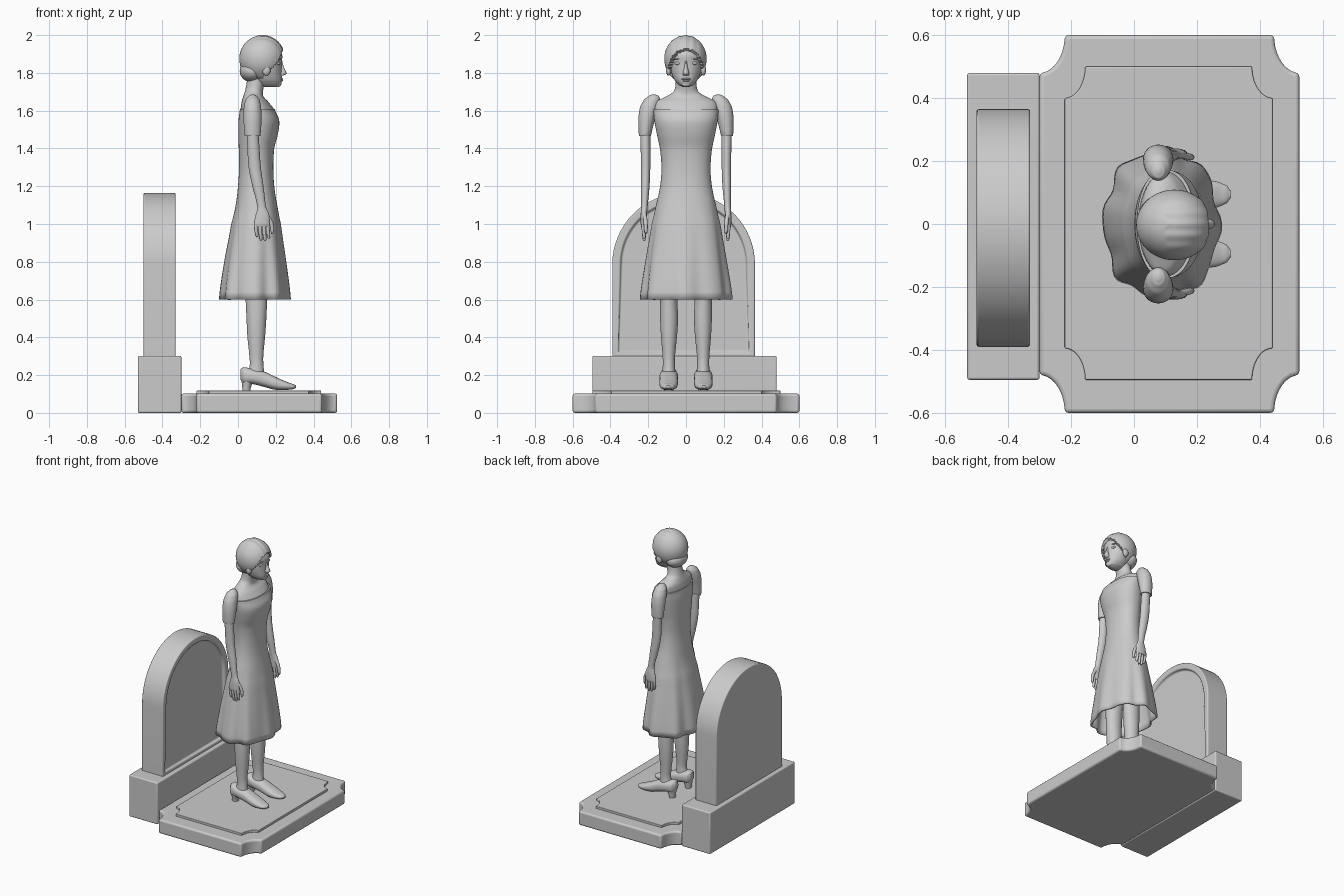
import bpy, bmesh
from math import sin, cos, pi, radians, copysign, sqrt

if "Cube" in bpy.data.objects:
    bpy.data.objects.remove(bpy.data.objects["Cube"])


def finish(name, bm, bevel=0, angle=40):
    bmesh.ops.recalc_face_normals(bm, faces=bm.faces[:])
    me = bpy.data.meshes.new(name)
    bm.to_mesh(me)
    bm.free()
    ob = bpy.data.objects.new(name, me)
    bpy.context.collection.objects.link(ob)
    bpy.ops.object.select_all(action='DESELECT')
    ob.select_set(True)
    bpy.context.view_layer.objects.active = ob
    if bevel:
        m = ob.modifiers.new("bevel", 'BEVEL')
        m.width, m.segments, m.limit_method = bevel, 3, 'ANGLE'
    bpy.ops.object.shade_smooth_by_angle(angle=radians(angle))
    return ob


def prism(bm, pts, place, a, b):
    """Extrude a 2D outline from level a to level b; returns the face at b."""
    lo = [bm.verts.new(place(u, v, a)) for u, v in pts]
    hi = [bm.verts.new(place(u, v, b)) for u, v in pts]
    n = len(pts)
    for i in range(n):
        bm.faces.new((lo[i], lo[(i + 1) % n], hi[(i + 1) % n], hi[i]))
    bm.faces.new(lo[::-1])
    return bm.faces.new(hi)


def smooth_rings(rings, sub):
    """Catmull-Rom interpolation between cross-sections."""
    out = []
    for i in range(len(rings) - 1):
        p0, p1 = rings[max(i - 1, 0)], rings[i]
        p2, p3 = rings[i + 1], rings[min(i + 2, len(rings) - 1)]
        for k in range(sub):
            t = k / sub
            out.append([0.5 * (2 * b + (c - a) * t + (2 * a - 5 * b + 4 * c - d) * t * t
                               + (3 * b - a - 3 * c + d) * t ** 3)
                        for a, b, c, d in zip(p0, p1, p2, p3)])
            out[-1][0] = p1[0] + (p2[0] - p1[0]) * t
    return out + [list(rings[-1])]


def loft(name, rings, axis='z', n=24, p=2.0, sub=4, wave=None, open_start=False):
    """Rings are (level, a0, a1, b0, b1): superellipses joined into a skin."""
    bm = bmesh.new()
    loops = []
    for t, a0, a1, b0, b1 in smooth_rings(rings, sub):
        loop = []
        for i in range(n):
            th = 2 * pi * i / n
            c, s = cos(th), sin(th)
            k = 1 + (wave(t, th) if wave else 0)
            a = (a0 + a1) / 2 + (a1 - a0) / 2 * k * copysign(abs(c) ** (2 / p), c)
            b = (b0 + b1) / 2 + (b1 - b0) / 2 * k * copysign(abs(s) ** (2 / p), s)
            loop.append(bm.verts.new((a, b, t) if axis == 'z' else (t, a, b)))
        loops.append(loop)
    for u, v in zip(loops, loops[1:]):
        for i in range(n):
            j = (i + 1) % n
            bm.faces.new((u[i], u[j], v[j], v[i]))
    if not open_start:
        bm.faces.new(loops[0][::-1])
    bm.faces.new(loops[-1])
    return finish(name, bm, angle=50)


def ellipsoid(name, c, r, seg=16, shape=None):
    bm = bmesh.new()
    bmesh.ops.create_uvsphere(bm, u_segments=seg, v_segments=seg * 3 // 4, radius=1)
    for v in bm.verts:
        v.co = [c[i] + r[i] * v.co[i] for i in range(3)]
        if shape:
            shape(v)
    return finish(name, bm, angle=50)


def notched(x0, x1, y0, y1, rx, ry, n=10):
    """Rectangle with scooped corners."""
    pts = []
    for cx, cy, st in ((x1, y1, 1.5), (x0, y1, 0), (x0, y0, .5), (x1, y0, 1)):
        for i in range(n + 1):
            th = pi * (st - .5 * i / n) if st else -pi * .5 * i / n
            pts.append((cx + rx * cos(th), cy + ry * sin(th)))
    return pts


def flat(u, v, t):
    return (u, v, t)


# Floor slab and raised inner plate
for name, outline, z0, z1, bev in (
        ("floor_slab", notched(-.30, .525, -.6, .6, .08, .12), 0, .102, .02),
        ("floor_plate", notched(-.22, .44, -.495, .5, .065, .10), .09, .118, .004)):
    bm = bmesh.new()
    prism(bm, outline, flat, z0, z1)
    finish(name, bm, bev, 35)

# Plinth of the upright stone
bm = bmesh.new()
prism(bm, [(-.53, -.495), (-.30, -.495), (-.30, .48), (-.53, .48)], flat, 0, .302)
finish("stone_plinth", bm, .008)

# Arched stone with recessed front panel
arch = [(-.39, .29), (.365, .29)]
arch += [(-.0125 + .3775 * cos(pi * i / 32), .787 + .3775 * sin(pi * i / 32)) for i in range(33)]
bm = bmesh.new()
front = prism(bm, arch, lambda u, v, t: (t, u, v), -.50, -.33)
bmesh.ops.recalc_face_normals(bm, faces=bm.faces[:])
bmesh.ops.inset_region(bm, faces=[front], thickness=.042)
bmesh.ops.inset_region(bm, faces=[front], thickness=.006, depth=-.02)
finish("arched_stone", bm, .007)


# Dress with pleated skirt
def pleats(z, th):
    f = max(0, (1.15 - z) / .55)
    return f * (.045 * cos(8 * th + .4) + .015 * cos(13 * th))


body = [(.60, -.095, .27, .235), (.8, -.07, .25, .21), (1.0, -.035, .225, .18),
        (1.1, -.012, .207, .158), (1.2, .0, .192, .137), (1.3, .006, .187, .13),
        (1.4, .004, .192, .138), (1.48, .002, .212, .155), (1.55, .003, .218, .168),
        (1.61, .01, .194, .172)]
dress = loft("dress", [(z, a, b, -h, h) for z, a, b, h in body], n=80, p=2.2, sub=5,
             wave=pleats, open_start=True)
m = dress.modifiers.new("cloth", 'SOLIDIFY')
m.thickness, m.offset = .01, -1

# Shoulders and neck
loft("shoulders_and_neck", [(1.56, .012, .205, -.16, .16), (1.61, .014, .189, -.166, .166),
                            (1.65, .02, .158, -.155, .155), (1.675, .028, .135, -.105, .105),
                            (1.70, .036, .132, -.066, .066), (1.74, .045, .14, -.055, .055),
                            (1.80, .05, .15, -.055, .055)], n=40)

# Head
loft("face", [(1.725, .14, .20, -.018, .018), (1.735, .10, .226, -.038, .038),
              (1.76, .08, .232, -.06, .06), (1.80, .06, .231, -.077, .077),
              (1.85, .05, .231, -.086, .086), (1.90, .05, .233, -.088, .088),
              (1.95, .08, .20, -.06, .06)], n=40)


# Hair cap with face opening and soft waves
def hair_shape(v):
    x, y, z = v.co
    if x > .14 and (y / .089) ** 2 + ((z - 1.805) / .118) ** 2 < 1:
        v.co = (.12 + (x - .12) * .72, y * .72, 1.86 + (z - 1.86) * .72)
    else:
        k = 1 + .012 * cos(y * 170) * (x > .1)
        v.co = (.128 + (x - .128) * k, y, 1.87 + (z - 1.87) * k)


ellipsoid("hair", (.128, -.003, 1.875), (.121, .112, .124), 64, hair_shape)
ellipsoid("hair_nape", (.075, 0, 1.81), (.066, .09, .06), 32)

# Facial features
loft("nose", [(1.785, .21, .242, -.016, .016), (1.797, .21, .257, -.017, .017),
              (1.83, .21, .243, -.009, .009), (1.865, .21, .234, -.006, .006)], n=16)
ellipsoid("upper_lip", (.229, 0, 1.768), (.01, .024, .006))
ellipsoid("lower_lip", (.228, 0, 1.759), (.01, .019, .006))
ellipsoid("chin", (.213, 0, 1.74), (.016, .024, .014))

# Paired parts
for s, side in ((1, "left"), (-1, "right")):
    def pair(name, rings, **kw):
        loft(side + "_" + name, [(t, a, b, s * c, s * d) for t, a, b, c, d in rings], **kw)

    ellipsoid(side + "_eye", (.213, s * .042, 1.851), (.011, .018, .009))
    ellipsoid(side + "_brow", (.214, s * .042, 1.874), (.012, .024, .004))
    ellipsoid(side + "_ear", (.15, s * .092, 1.815), (.022, .014, .03))

    pair("sleeve", [(1.465, .036, .118, .184, .249), (1.475, .034, .12, .183, .25),
                    (1.56, .029, .125, .163, .252), (1.62, .031, .122, .145, .243),
                    (1.66, .041, .113, .138, .221), (1.68, .058, .097, .145, .195),
                    (1.685, .07, .085, .16, .18)], n=28)
    pair("arm", [(1.50, .046, .108, .188, .242), (1.40, .05, .114, .188, .24),
                 (1.30, .056, .121, .189, .238), (1.20, .076, .135, .193, .238),
                 (1.09, .102, .148, .203, .237), (1.05, .094, .165, .206, .24),
                 (1.0, .084, .168, .208, .24), (.985, .088, .164, .211, .237)])
    # Fingers and thumb
    for i, (x, tip) in enumerate(((.095, .93), (.116, .912), (.137, .91), (.157, .922))):
        pair(f"finger_{i + 1}", [(tip, x + .003, x + .010, .217, .226),
                                 (tip + .008, x - .003, x + .014, .213, .23),
                                 (.97, x - .009, x + .011, .212, .235),
                                 (1.01, x - .01, x + .010, .214, .234)], n=10, sub=2)
    pair("thumb", [(.948, .176, .184, .207, .217), (.96, .173, .192, .203, .221),
                   (1.01, .162, .186, .203, .225), (1.06, .135, .16, .21, .23)], n=12, sub=3)

    pair("leg", [(.20, .05, .14, .055, .127), (.25, .062, .135, .059, .123),
                 (.30, .06, .134, .058, .124), (.40, .05, .143, .048, .132),
                 (.50, .045, .15, .042, .137), (.60, .04, .155, .044, .137),
                 (.90, .03, .165, .025, .14)], n=28)

    # Shoe and heel
    shoe = [(.014, .068, .112, .175, .232), (.028, .05, .131, .155, .242),
            (.08, .042, .14, .152, .232), (.14, .044, .139, .137, .218),
            (.20, .043, .141, .122, .19), (.26, .051, .136, .122, .164),
            (.295, .066, .122, .126, .152), (.308, .083, .105, .132, .146)]
    loft(side + "_shoe", [(x, s * a, s * b, c, d) for x, a, b, c, d in shoe],
         axis='x', n=28, p=2.4)
    pair("heel", [(.112, .024, .066, .068, .116), (.14, .022, .07, .064, .12),
                  (.18, .018, .09, .056, .128)], n=20)
